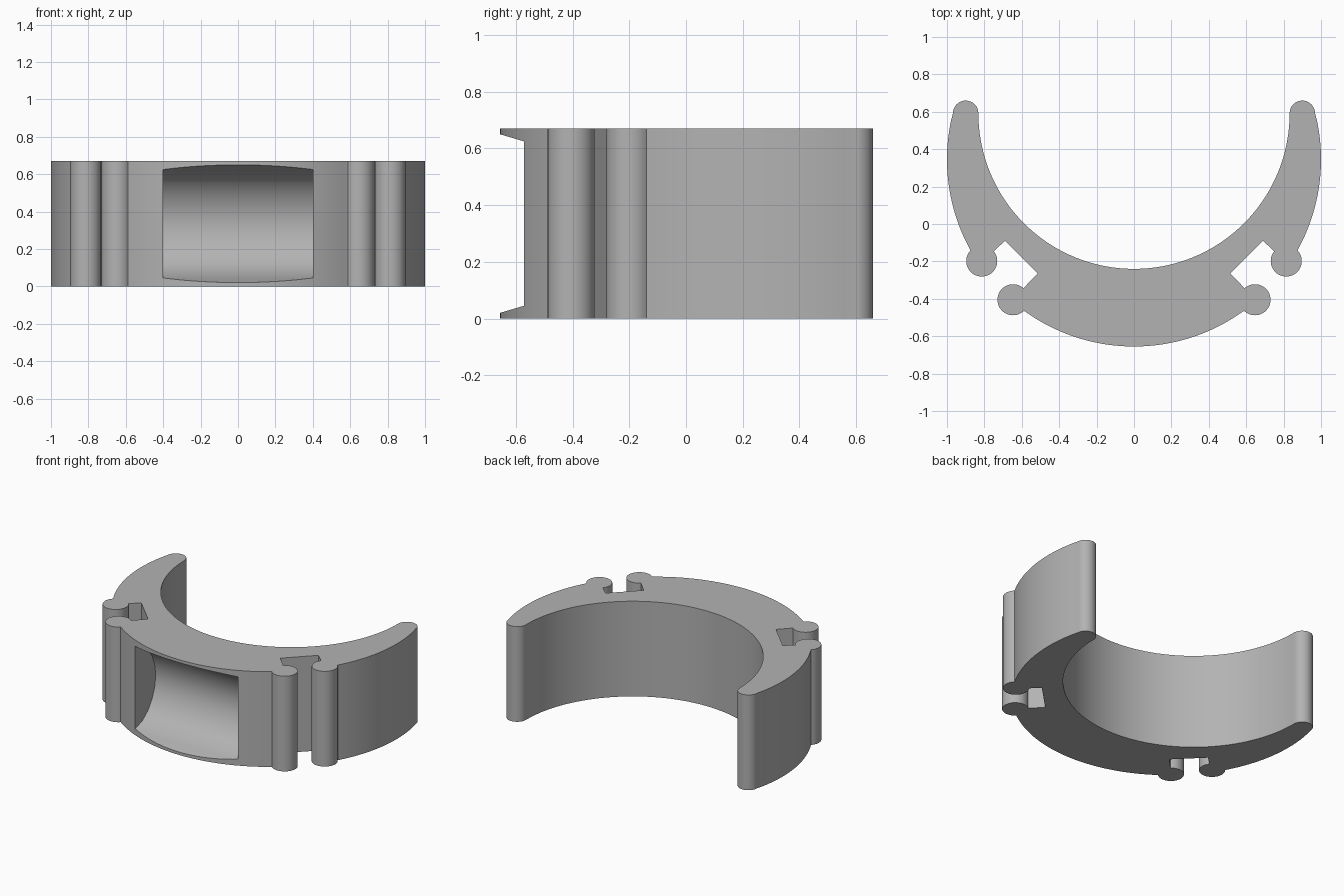
import bpy
import bmesh
from math import cos, sin, radians

HEIGHT = 0.67

if "Cube" in bpy.data.objects:
    bpy.data.objects.remove(bpy.data.objects["Cube"])

grey = bpy.data.materials.new("plain_grey")
grey.use_nodes = True
GREY = (0.45, 0.45, 0.45, 1)
grey.diffuse_color = GREY
grey.node_tree.nodes["Principled BSDF"].inputs["Base Color"].default_value = GREY


def arc(cx, cy, r, start, end, n):
    """Points along a circle, angles in degrees."""
    steps = [radians(start + (end - start) * i / n) for i in range(n + 1)]
    return [(cx + r * cos(a), cy + r * sin(a)) for a in steps]


def prism(name, points, offset):
    """Closed outline swept along an offset vector."""
    bm = bmesh.new()
    face = bm.faces.new([bm.verts.new(p) for p in points])
    swept = bmesh.ops.extrude_face_region(bm, geom=[face])["geom"]
    bmesh.ops.translate(bm, vec=offset, verts=[v for v in swept if isinstance(v, bmesh.types.BMVert)])
    bmesh.ops.recalc_face_normals(bm, faces=bm.faces)
    mesh = bpy.data.meshes.new(name)
    bm.to_mesh(mesh)
    bm.free()
    mesh.materials.append(grey)
    obj = bpy.data.objects.new(name, mesh)
    bpy.context.collection.objects.link(obj)
    return obj


# Half outline: inner bore, rounded tip, outer wall, slot between two beads, outer wall
half = arc(0, 0.592, 0.832, -90, 0, 48)
half += arc(0.9, 0.592, 0.068, 180, 0, 16)[1:]
half += arc(0, 0.345, 1.0, 14, -29, 24)[1:]
half += arc(0.814, -0.198, 0.083, 45, -219, 28)
half += [(0.69, -0.09), (0.515, -0.265)]
half += arc(0.647, -0.405, 0.083, 132, -135, 28)
half += arc(0, 0.345, 1.0, -54, -90, 20)
mirrored = [(-x, y) for x, y in reversed(half[1:-1])]
clip = prism("clip_body", [(x, y, 0) for x, y in half + mirrored], (0, 0, HEIGHT))

# Front pocket with a hollowed, rounded back
upper = [(-0.75, 0.343), (-0.572, 0.29), (-0.49, 0.262), (-0.43, 0.215),
         (-0.385, 0.152), (-0.355, 0.08)]
section = upper + [(-0.343, 0)] + [(y, -z) for y, z in reversed(upper)]
pocket = prism("pocket_cutter", [(-0.4, y, HEIGHT / 2 + z) for y, z in section], (0.8, 0, 0))
pocket.hide_render = True

cut = clip.modifiers.new("pocket", "BOOLEAN")
cut.operation = "DIFFERENCE"
cut.solver = "EXACT"
cut.object = pocket

bpy.ops.object.select_all(action="DESELECT")
clip.select_set(True)
bpy.context.view_layer.objects.active = clip
bpy.ops.object.modifier_apply(modifier=cut.name)
bpy.data.objects.remove(pocket)
bpy.ops.object.shade_smooth_by_angle(angle=radians(30))
